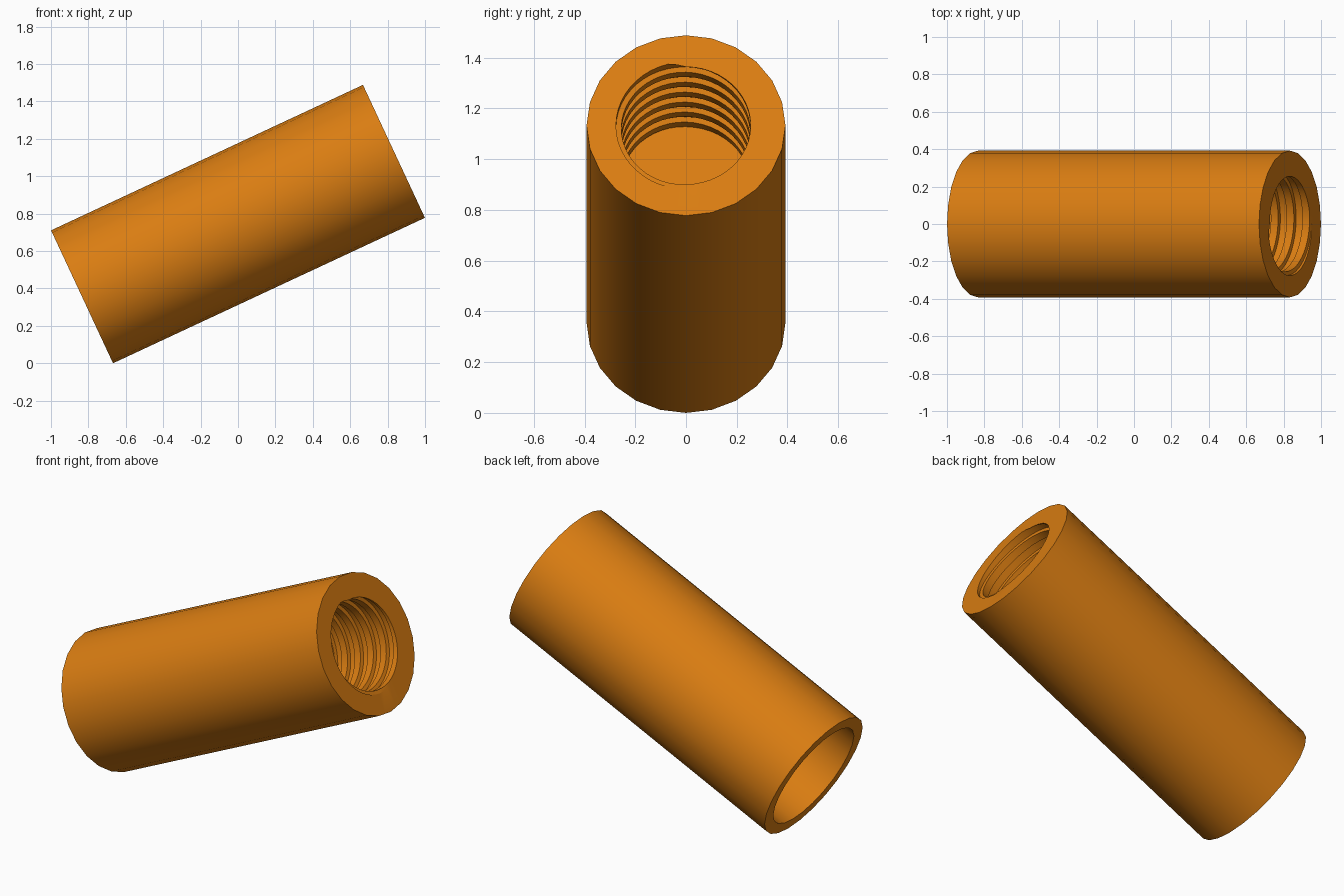
import bpy, bmesh, math
from mathutils import Matrix

if "Cube" in bpy.data.objects:
    bpy.data.objects.remove(bpy.data.objects["Cube"])

HALF, R = 0.92, 0.392          # half length and outer radius
SOCKET_R, SOCKET_DEPTH = 0.322, 1.15
CREST, ROOT, PITCH, DEPTH = 0.255, 0.276, 0.093, 0.56
N = 48                         # columns; the outer wall has 24 corners
TILT = math.radians(25)


def ring_point(x, r, j):
    """Point on a 24-sided ring; odd columns sit mid-edge."""
    a = 2 * math.pi * j / N
    if j % 2:
        r *= math.cos(2 * math.pi / N)
    return (x, r * math.cos(a), r * math.sin(a))


def thread_radius(u):
    """Square thread: crest for half a pitch, then root."""
    u %= 1.0
    if u < 0.04:
        return ROOT + (CREST - ROOT) * u / 0.04
    if u < 0.5:
        return CREST
    if u < 0.54:
        return CREST + (ROOT - CREST) * (u - 0.5) / 0.04
    return ROOT


def thread_point(u, j):
    """Point on the helix, trimmed to the bore length."""
    turn = j / N + 0.25
    d = min(max((u - turn) * PITCH, 0.0), DEPTH)
    r = thread_radius(d / PITCH + turn + 1e-7)
    a = 2 * math.pi * j / N
    return (HALF - d, r * math.cos(a), r * math.sin(a))


# Helical breakpoints of the thread, crest and root edges
turns = int(DEPTH / PITCH) + 3
breaks = [k + u for k in range(-1, turns) for u in (0, 0.04, 0.5, 0.54)]

bm = bmesh.new()
columns = []
for j in range(N + 1):
    pts = [(-HALF + SOCKET_DEPTH, 0, 0)]                       # socket floor
    pts += [ring_point(x, r, j) for x, r in (
        (-HALF + SOCKET_DEPTH, SOCKET_R), (-HALF, SOCKET_R),   # socket wall
        (-HALF, R), (HALF, R))]                                # outer wall
    pts += [thread_point(u, j) for u in breaks]                # threaded bore
    pts.append((HALF - DEPTH, 0, 0))                           # bore floor
    columns.append([bm.verts.new(p) for p in pts])
for a, b in zip(columns, columns[1:]):
    for i in range(len(a) - 1):
        bm.faces.new((a[i], a[i + 1], b[i + 1], b[i]))
bmesh.ops.remove_doubles(bm, verts=bm.verts, dist=1e-5)
bmesh.ops.recalc_face_normals(bm, faces=bm.faces)

# Tilt the sleeve and stand it on the ground
bm.transform(Matrix.Rotation(-TILT, 4, 'Y'))
low = min(v.co.z for v in bm.verts)
bm.transform(Matrix.Translation((0, 0, -low)))

mesh = bpy.data.meshes.new("threaded_sleeve")
bm.to_mesh(mesh)
bm.free()
sleeve = bpy.data.objects.new("threaded_sleeve", mesh)
bpy.context.collection.objects.link(sleeve)

orange = bpy.data.materials.new("orange")
orange.diffuse_color = (0.70, 0.205, 0.006, 1)
orange.use_nodes = True
orange.node_tree.nodes["Principled BSDF"].inputs["Base Color"].default_value = orange.diffuse_color
mesh.materials.append(orange)

bpy.context.view_layer.objects.active = sleeve
sleeve.select_set(True)
bpy.ops.object.shade_smooth_by_angle(angle=math.radians(30))
